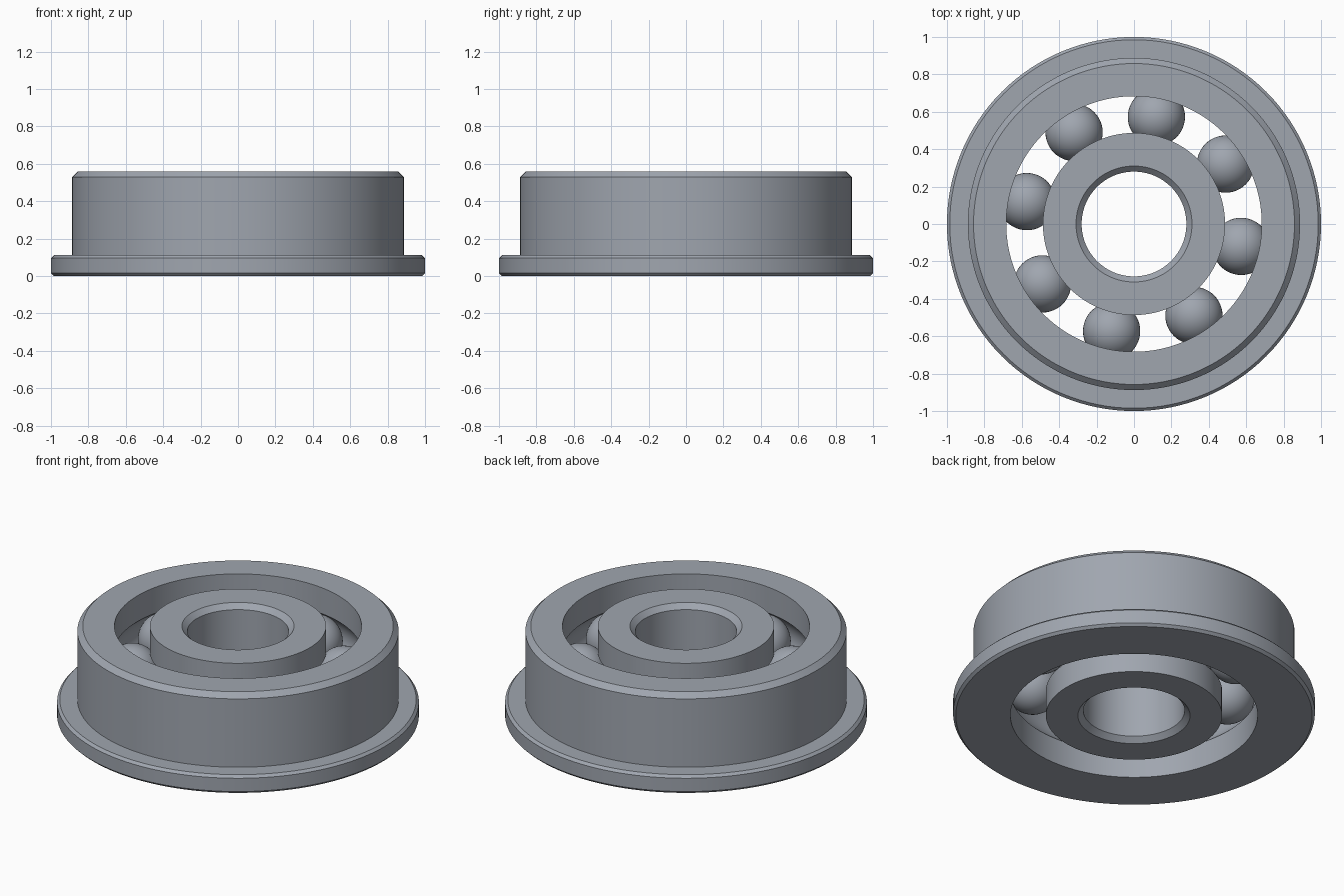
import bpy
import bmesh
from math import acos, cos, sin, pi, radians

cube = bpy.data.objects.get("Cube")
if cube:
    bpy.data.objects.remove(cube, do_unlink=True)

HEIGHT = 0.558
MID = HEIGHT / 2
PITCH = 0.585          # radius of the circle of balls
HALF_GAP = 0.098       # from that circle to either ring
BALL = 0.153
GROOVE = 0.156
BALLS = 8

steel = bpy.data.materials.new("steel grey")
steel.use_nodes = True
colour = (0.35, 0.38, 0.43, 1)
steel.diffuse_color = colour
steel.node_tree.nodes["Principled BSDF"].inputs["Base Color"].default_value = colour


def finish(bm, name):
    """Turn a bmesh into a smooth-shaded object with sharp edges kept."""
    bmesh.ops.recalc_face_normals(bm, faces=bm.faces)
    mesh = bpy.data.meshes.new(name)
    bm.to_mesh(mesh)
    bm.free()
    mesh.materials.append(steel)
    obj = bpy.data.objects.new(name, mesh)
    bpy.context.collection.objects.link(obj)
    bpy.ops.object.select_all(action='DESELECT')
    obj.select_set(True)
    bpy.context.view_layer.objects.active = obj
    bpy.ops.object.shade_smooth_by_angle(angle=radians(30))
    return obj


def groove(side, steps=16):
    """Arc of the ball track; side 0 faces outwards, pi faces inwards."""
    a = acos(HALF_GAP / GROOVE)
    angles = [side + a - 2 * a * i / steps for i in range(steps + 1)]
    return [(PITCH + GROOVE * cos(t), MID + GROOVE * sin(t)) for t in angles]


def revolve(name, profile, segments=128):
    """Spin a closed (radius, height) profile around the z axis."""
    bm = bmesh.new()
    verts = [bm.verts.new((r, 0, z)) for r, z in profile]
    edges = [bm.edges.new((v, verts[i - 1])) for i, v in enumerate(verts)]
    bmesh.ops.spin(bm, geom=verts + edges, cent=(0, 0, 0), axis=(0, 0, 1),
                   angle=2 * pi, steps=segments, use_merge=True)
    bmesh.ops.remove_doubles(bm, verts=bm.verts, dist=0.0001)
    return finish(bm, name)


# Outer ring with flange, chamfers and ball track
wall = PITCH + HALF_GAP
revolve("flanged_outer_ring", [
    (wall, 0), (0.985, 0), (1, 0.015), (1, 0.096), (0.985, 0.111),
    (0.888, 0.111), (0.888, HEIGHT - 0.03), (0.858, HEIGHT), (wall, HEIGHT),
] + groove(0))

# Inner ring with chamfered bore and ball track
wall = PITCH - HALF_GAP
revolve("inner_ring", [
    (wall, HEIGHT), (0.31, HEIGHT), (0.28, HEIGHT - 0.03),
    (0.28, 0.03), (0.31, 0), (wall, 0),
] + groove(pi))

# Balls
for i in range(BALLS):
    angle = radians(78.2) + i * 2 * pi / BALLS
    bm = bmesh.new()
    bmesh.ops.create_uvsphere(bm, u_segments=48, v_segments=24, radius=BALL)
    ball = finish(bm, f"ball_{i + 1}")
    ball.location = (PITCH * cos(angle), PITCH * sin(angle), MID)
